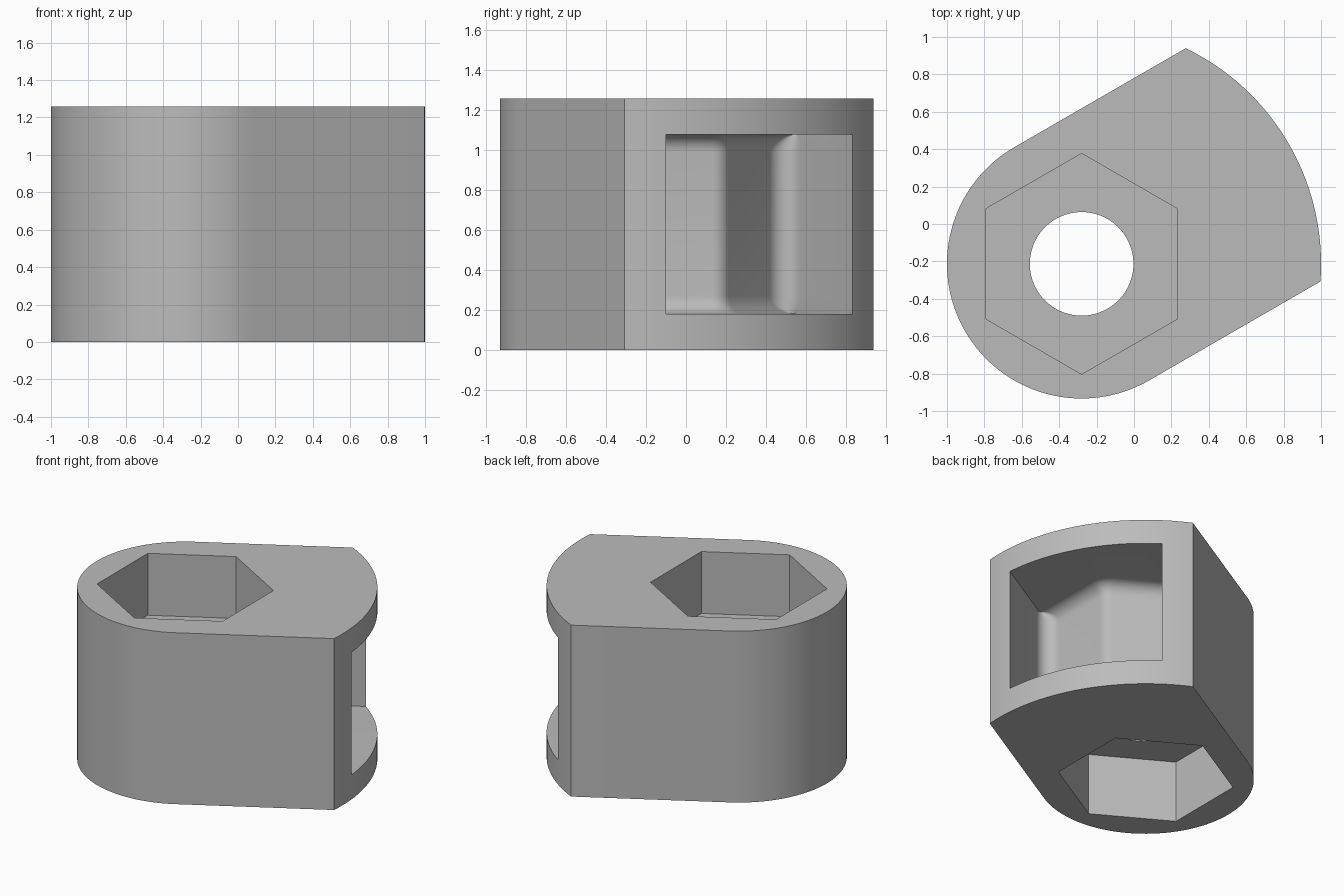
import bpy, bmesh
from math import sin, cos, asin, sqrt, radians, pi
from mathutils import Matrix

HEIGHT = 1.26
WALL = 0.18            # wall thickness around every pocket
ROUND = 0.72           # radius of the rounded end
FAR = 1.28             # radius of the wide end arc
HEX = 0.59             # corner radius of the nut pockets
HEX_DEPTH = 0.455
FILLET = 0.09
# local frame: origin on the bore, long axis turned 30 degrees
FRAME = Matrix.Translation((-0.28, -0.213, 0)) @ Matrix.Rotation(radians(30), 4, 'Z')

if "Cube" in bpy.data.objects:
    bpy.data.objects.remove(bpy.data.objects["Cube"], do_unlink=True)

grey = bpy.data.materials.new("plain_grey")
grey.use_nodes = True
colour = (0.5, 0.5, 0.5, 1)
grey.diffuse_color = colour
grey.node_tree.nodes["Principled BSDF"].inputs["Base Color"].default_value = colour


def arc(cx, cy, r, start, end, n):
    """Points along an arc, angles in radians."""
    return [(cx + r * cos(start + (end - start) * i / n),
             cy + r * sin(start + (end - start) * i / n)) for i in range(n + 1)]


def loft(name, rings):
    """Closed solid through a stack of (z, outline) rings."""
    bm = bmesh.new()
    loops = [[bm.verts.new((x, y, z)) for x, y in pts] for z, pts in rings]
    for low, high in zip(loops, loops[1:]):
        for i in range(len(low)):
            j = (i + 1) % len(low)
            bm.faces.new((low[i], low[j], high[j], high[i]))
    bm.faces.new(loops[0][::-1])
    bm.faces.new(loops[-1])
    bmesh.ops.recalc_face_normals(bm, faces=bm.faces)
    bm.transform(FRAME)
    mesh = bpy.data.meshes.new(name)
    bm.to_mesh(mesh)
    bm.free()
    mesh.materials.append(grey)
    obj = bpy.data.objects.new(name, mesh)
    bpy.context.collection.objects.link(obj)
    return obj


def prism(name, pts, z0, z1):
    return loft(name, [(z0, pts), (z1, pts)])


# Block: rounded end, two straight flanks and a wide arc
half = asin(ROUND / FAR)
outline = arc(0, 0, ROUND, pi / 2, 3 * pi / 2, 64) + arc(0, 0, FAR, -half, half, 40)
block = prism("clamp_block", outline, 0, HEIGHT)

# Nut pockets above and below, joined by a bore
hexagon = arc(0, 0, HEX, 0, 2 * pi, 6)[:-1]
cutters = [
    prism("top_hex_cutter", hexagon, HEIGHT - HEX_DEPTH, HEIGHT + 0.1),
    prism("bottom_hex_cutter", hexagon, -0.1, HEX_DEPTH),
    prism("bore_cutter", arc(0, 0, 0.277, 0, 2 * pi, 64)[:-1], 0.2, HEIGHT - 0.2),
]


def window_outline(offset):
    """Side pocket: floor follows the hexagon with a rounded ridge and corners."""
    c30 = cos(pi / 6)
    floor = HEX * c30 + WALL
    side = ROUND - WALL
    r = max(FILLET - offset, 0.004)
    cy = side - r
    cx = (floor + offset + r - cy / 2) / c30
    corner = arc(cx, cy, r, pi / 2, 7 * pi / 6, 10)
    ridge = arc((floor - FILLET) / c30, 0, FILLET + offset, pi / 6, 0, 5)
    upper = [(1.6, side)] + corner + ridge
    return upper + [(x, -y) for x, y in upper[-2::-1]]


# Side pocket, its floor filleted into the ceiling and the sill
steps = 8
rise = [FILLET * (1 - cos(pi / 2 * i / steps)) for i in range(steps + 1)]
offsets = [FILLET - sqrt(max(FILLET ** 2 - (FILLET - h) ** 2, 0)) for h in rise]
lower = [(WALL + h, window_outline(d)) for h, d in zip(rise, offsets)]
upper = [(HEIGHT - z, pts) for z, pts in reversed(lower)]
cutters.append(loft("side_pocket_cutter", lower + upper))

# Cut everything out of the block
bpy.ops.object.select_all(action='DESELECT')
bpy.context.view_layer.objects.active = block
block.select_set(True)
for cutter in cutters:
    cutter.hide_render = True
    mod = block.modifiers.new(cutter.name, 'BOOLEAN')
    mod.operation = 'DIFFERENCE'
    mod.solver = 'EXACT'
    mod.object = cutter
    bpy.ops.object.modifier_apply(modifier=mod.name)
    bpy.data.objects.remove(cutter, do_unlink=True)

bpy.ops.object.shade_smooth_by_angle(angle=radians(30))
